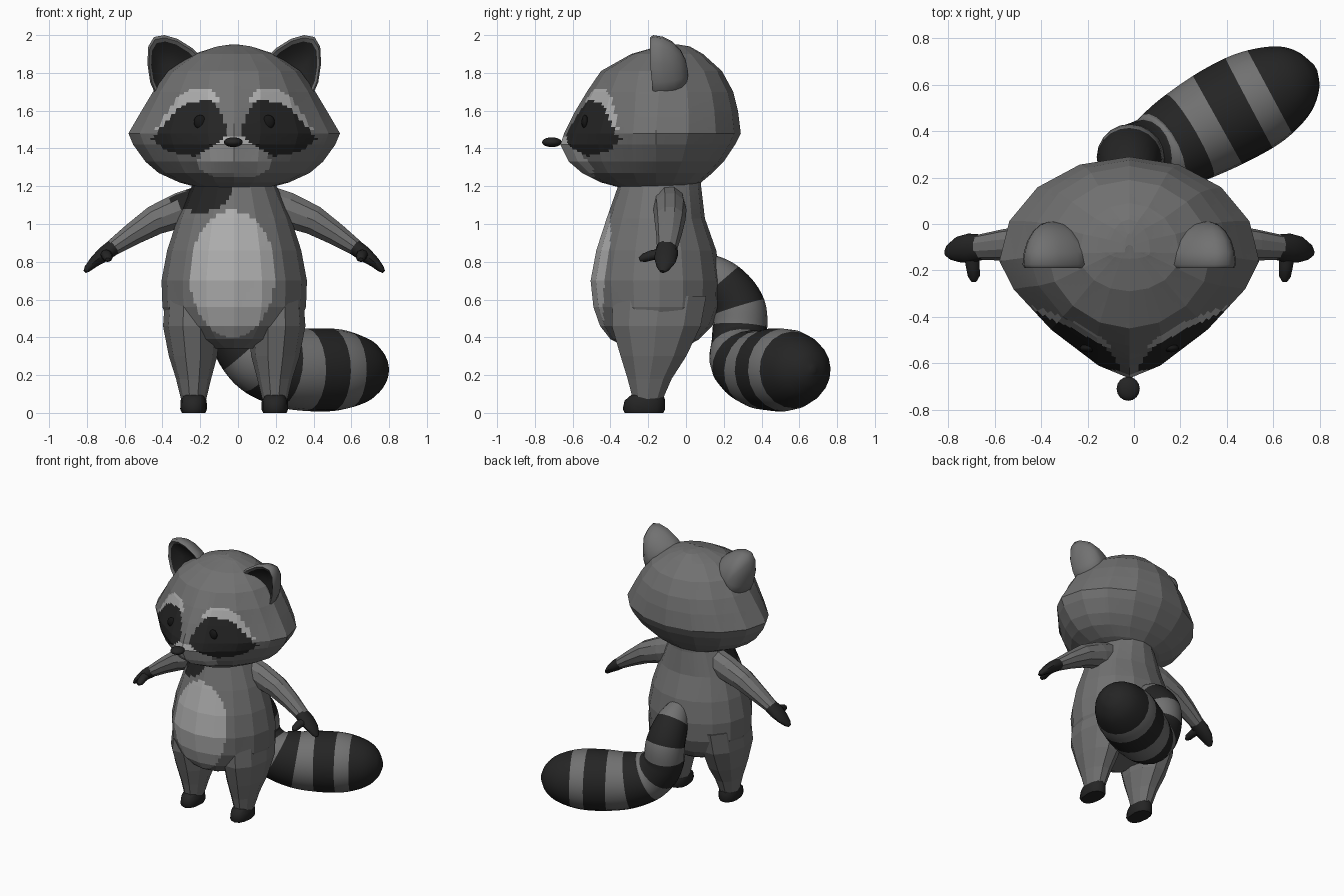
import bpy, bmesh, math
from mathutils import Vector

if "Cube" in bpy.data.objects:
    bpy.data.objects.remove(bpy.data.objects["Cube"])

CX = -0.02  # the animal's own mid-plane


def material(name, v):
    m = bpy.data.materials.new(name)
    m.diffuse_color = (v, v, v, 1)
    m.use_nodes = True
    m.node_tree.nodes["Principled BSDF"].inputs["Base Color"].default_value = m.diffuse_color
    return m


MATS = [material("grey_fur", 0.165), material("dark_fur", 0.018),
        material("light_fur", 0.42), material("eye_black", 0.008)]
GREY, DARK, LIGHT, BLACK = range(4)


def finish(name, bm, paint, angle=None):
    bmesh.ops.recalc_face_normals(bm, faces=bm.faces[:])
    for f in bm.faces:
        f.material_index = paint(f.calc_center_median())
        f.smooth = angle is not None
    me = bpy.data.meshes.new(name)
    bm.to_mesh(me)
    bm.free()
    for m in MATS:
        me.materials.append(m)
    if angle is not None:
        me.set_sharp_from_angle(angle=math.radians(angle))
    ob = bpy.data.objects.new(name, me)
    bpy.context.collection.objects.link(ob)
    return ob


def loft(name, rings, paint, cuts=0, angle=None):
    """Skin a list of closed rings, refine the quads for painting, cap the ends."""
    bm = bmesh.new()
    vs = [[bm.verts.new(p) for p in r] for r in rings]
    n = len(rings[0])
    for a, b in zip(vs, vs[1:]):
        for i in range(n):
            j = (i + 1) % n
            bm.faces.new((a[i], a[j], b[j], b[i]))
    if cuts:
        bmesh.ops.subdivide_edges(bm, edges=bm.edges[:], cuts=cuts, use_grid_fill=True)
    bmesh.ops.holes_fill(bm, edges=[e for e in bm.edges if e.is_boundary], sides=0)
    return finish(name, bm, paint, angle)


def level(z, w, front, back, mid, p=2.0, cx=CX, n=16):
    """Horizontal ring; p below 2 makes the front half more pointed."""
    pts = []
    for i in range(n):
        t = 2 * math.pi * i / n
        c, s = math.cos(t), math.sin(t)
        e = 2 / p if s < -1e-6 else 1.0
        d = (mid - front) if s < 0 else (back - mid)
        pts.append((cx + w * math.copysign(abs(c) ** e, c),
                    mid + d * math.copysign(abs(s) ** e, s), z))
    return pts


def tube(points, n):
    """Rings round a path of (x, y, z, radius_a, radius_b), a lies along y at first."""
    P = [Vector(p[:3]) for p in points]
    side, out = Vector((0, 1, 0)), []
    if abs((P[1] - P[0]).normalized().y) > 0.5:
        side = Vector((1, 0, 0))
    for i, p in enumerate(points):
        t = (P[min(i + 1, len(P) - 1)] - P[max(i - 1, 0)]).normalized()
        side = (side - t * side.dot(t)).normalized()
        up = t.cross(side)
        out.append([P[i] + side * p[3] * math.cos(2 * math.pi * k / n)
                    + up * p[4] * math.sin(2 * math.pi * k / n) for k in range(n)])
    return out


def inside(x, z, poly):
    hit = False
    for (x1, z1), (x2, z2) in zip(poly, poly[1:] + poly[:1]):
        if (z1 > z) != (z2 > z) and x < (x2 - x1) * (z - z1) / (z2 - z1) + x1:
            hit = not hit
    return hit


def ball(name, loc, size, mat):
    bm = bmesh.new()
    bmesh.ops.create_uvsphere(bm, u_segments=16, v_segments=10, radius=1)
    for v in bm.verts:
        v.co = Vector(a * b + c for a, b, c in zip(v.co, size, loc))
    finish(name, bm, lambda c: mat, 60)


# Head: stacked rings with a pointed face
MASK = [(.44, 1.45), (.37, 1.53), (.28, 1.63), (.12, 1.66), (.06, 1.57),
        (.035, 1.47), (.10, 1.42), (.21, 1.36), (.35, 1.38)]
BROW = [(.42, 1.49), (.31, 1.66), (.23, 1.71), (.13, 1.72), (.08, 1.66), (.2, 1.5)]
MUZZLE = [(-.01, 1.46), (.05, 1.47), (.12, 1.42), (.19, 1.37), (.18, 1.29),
          (.11, 1.25), (-.01, 1.25)]


def face_paint(c):
    x = abs(c.x - CX)
    if c.y < -0.22:
        if inside(x, c.z, MASK):
            return DARK
        if inside(x, c.z, BROW) or inside(x, c.z, MUZZLE):
            return LIGHT
    return GREY


head = [(1.19, .18, -.34, .02, 2), (1.22, .29, -.45, .08, 1.8), (1.27, .40, -.55, .14, 1.6),
        (1.33, .47, -.62, .20, 1.45), (1.42, .535, -.665, .26, 1.38), (1.48, .56, -.645, .29, 1.38),
        (1.60, .49, -.585, .275, 1.5), (1.70, .43, -.525, .25, 1.7), (1.81, .35, -.45, .19, 1.9),
        (1.90, .215, -.29, .09, 2), (1.94, .09, -.15, .02, 2), (1.95, .02, -.09, -.04, 2)]
loft("head", [level(z, w, f, b, -.16 + .08 * max(0, z - 1.48), p) for z, w, f, b, p in head],
     face_paint, cuts=6)
ball("nose", (CX - .005, -.71, 1.433), (.05, .052, .026), DARK)

# Ears: domed cups with a dark hollow
EAR = [(.16, 1.87), (.22, 1.93), (.30, 1.98), (.37, 2.0), (.425, 1.99), (.455, 1.94),
       (.46, 1.85), (.445, 1.75), (.41, 1.67), (.34, 1.65), (.25, 1.70), (.18, 1.79)]
EX, EZ = .34, 1.80
HOLLOW = [(EX + (x - EX) * .83, EZ + (z - EZ) * .83) for x, z in EAR]

for s, tag in ((-1, "left"), (1, "right")):
    def ear_ring(k, y):
        return [(CX + s * (EX + (x - EX) * k), y + .1 * max(0, 1.85 - z) * k,
                 EZ + (z - EZ) * k) for x, z in EAR]
    steps = [(.3, -.12), (.6, -.14), (.83, -.175), (.93, -.19), (1, -.175)]
    steps += [(math.cos(t), -.175 + .185 * math.sin(t)) for t in (.3, .6, .9, 1.2, 1.5)]
    loft("ear_" + tag, [ear_ring(k, y) for k, y in steps],
         lambda c: DARK if c.y < -.08 and inside(abs(c.x - CX), c.z, HOLLOW) else GREY, angle=50)
    ball("eye_" + tag, (CX + s * .18, -.535, 1.54), (.034, .018, .037), BLACK)


# Body: barrel with a light belly and a dark patch by one shoulder
def shoulder_patch(c):
    return c.y < -.12 and ((c.x + .2) / .17) ** 2 + ((c.z - 1.2) / .14) ** 2 < 1


def body_paint(c):
    if c.y < -.2 and ((c.x + .03) / .225) ** 2 + ((c.z - .735) / .335) ** 2 < 1:
        return LIGHT
    return DARK if shoulder_patch(c) else GREY


body = [(1.26, .19, -.33, .08), (1.20, .225, -.36, .08), (1.03, .30, -.42, .10),
        (.86, .355, -.475, .16), (.70, .385, -.505, .185), (.56, .38, -.49, .18),
        (.46, .34, -.455, .14), (.39, .25, -.40, .07), (.34, .12, -.30, -.02)]
loft("body", [level(z, w, f, b, -.14) for z, w, f, b in body], body_paint, cuts=6)

for s, tag in ((-1, "left"), (1, "right")):
    # Legs and feet
    leg = [(.62, .22, .145, -.40, .12), (.46, .225, .152, -.405, .09), (.30, .218, .128, -.355, .01),
           (.18, .215, .093, -.315, -.07), (.07, .215, .066, -.285, -.12)]
    loft("leg_" + tag, [level(z, w, f, b, (f + b) / 2, 2, CX + s * x, 10)
                        for z, x, w, f, b in leg], lambda c: GREY)
    foot = [(0, .062, -.325, -.12), (.02, .071, -.335, -.11), (.065, .069, -.325, -.11),
            (.095, .06, -.29, -.12)]
    loft("foot_" + tag, [level(z, w, f, b, -.2, 2.4, CX + s * .215, 12)
                         for z, w, f, b in foot], lambda c: DARK, angle=45)
    # Arms
    arm = [(.17, -.09, 1.11, .085, .10), (.28, -.085, 1.075, .088, .098), (.42, -.085, 1.02, .082, .082),
           (.54, -.09, .945, .068, .062), (.65, -.10, .87, .054, .044)]
    loft("arm_" + tag, tube([(CX + s * x, y, z, a, b) for x, y, z, a, b in arm], 10),
         lambda c: DARK if shoulder_patch(c) else GREY, cuts=3)
    # Hands with a thumb pointing forward
    hand = [(.635, -.10, .88, .055, .045), (.69, -.105, .84, .064, .042), (.74, -.11, .80, .055, .03),
            (.775, -.12, .765, .035, .02), (.79, -.125, .748, .015, .01)]
    loft("hand_" + tag, tube([(CX + s * x, y, z, a, b) for x, y, z, a, b in hand], 10),
         lambda c: DARK, angle=50)
    thumb = [(.68, -.12, .84, .035, .03), (.675, -.18, .835, .03, .027), (.67, -.225, .82, .026, .023),
             (.67, -.247, .812, .012, .01)]
    loft("thumb_" + tag, tube([(CX + s * x, y, z, a, b) for x, y, z, a, b in thumb], 8),
         lambda c: DARK, angle=50)

# Tail: thick curved tube, ringed along its length
TAIL = [(-.02, .08, .80, .06), (-.02, .19, .70, .115), (-.02, .28, .56, .14), (0, .285, .40, .148),
        (.10, .30, .285, .178), (.24, .38, .235, .205), (.40, .47, .228, .22), (.55, .55, .228, .212),
        (.68, .62, .228, .165), (.752, .658, .228, .095), (.782, .675, .228, .015)]
BANDS = [(1, 2), (2.6, 3.5), (4.1, 5), (5.75, 6.6), (7.2, 11)]
PER = 8
path = []
for i in range(len(TAIL) - 1):
    q = [Vector(TAIL[max(0, min(len(TAIL) - 1, i + k))]) for k in (-1, 0, 1, 2)]
    for j in range(PER):
        u = j / PER
        path.append(.5 * (2 * q[1] + (q[2] - q[0]) * u
                          + (2 * q[0] - 5 * q[1] + 4 * q[2] - q[3]) * u * u
                          + (3 * q[1] - q[0] - 3 * q[2] + q[3]) * u ** 3))
path.append(Vector(TAIL[-1]))
tail = loft("tail", tube([(*p, p[3]) for p in path], 20), lambda c: DARK, angle=60)
for f in tail.data.polygons:
    t = (f.index // 20 + .5) / PER  # faces run ring by ring
    f.material_index = DARK if any(a <= t < b for a, b in BANDS) else GREY
